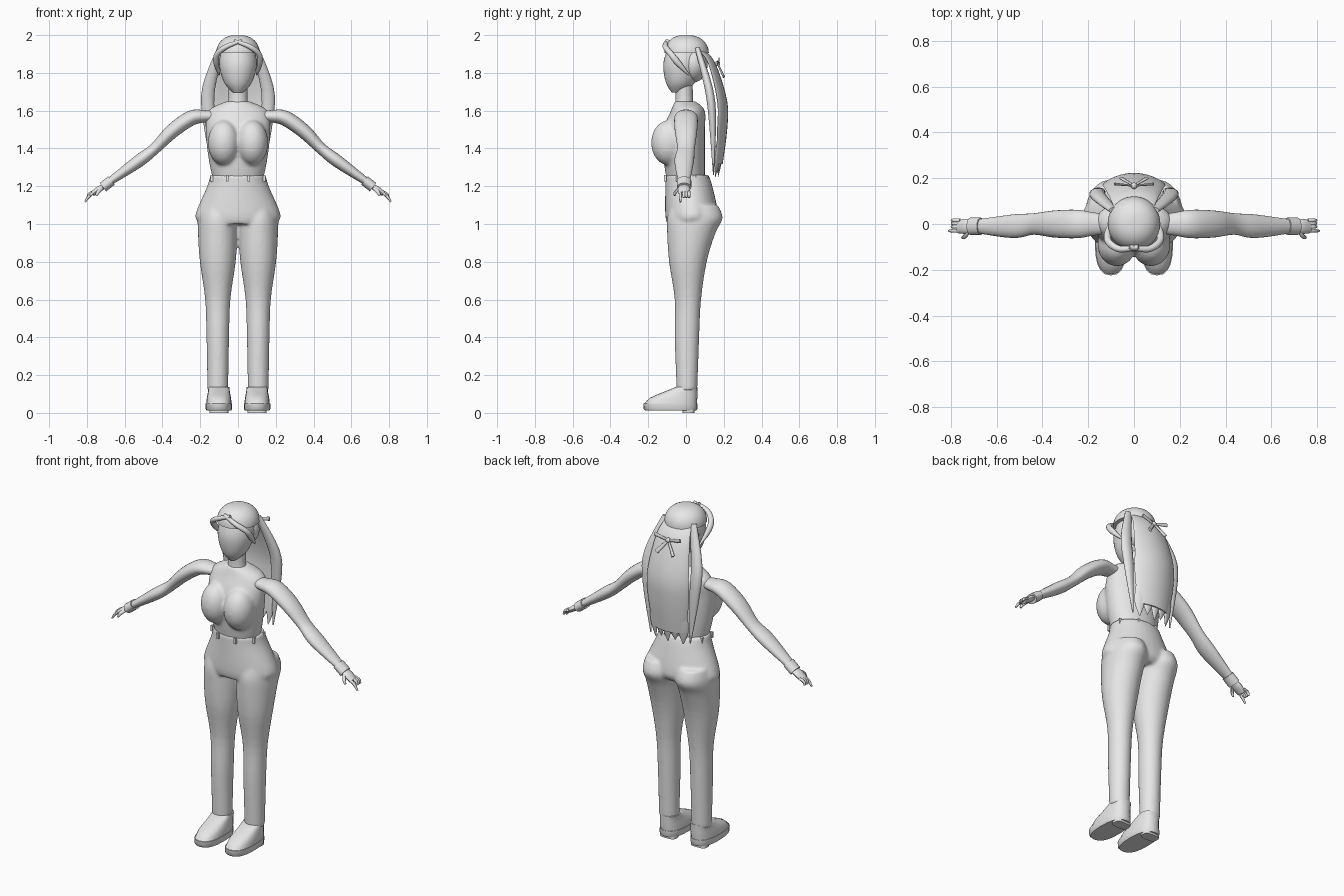
import bpy, bmesh, math
from mathutils import Vector

if "Cube" in bpy.data.objects:
    bpy.data.objects.remove(bpy.data.objects["Cube"])

grey = bpy.data.materials.new("plain_grey")
grey.use_nodes = True
colour = (0.8, 0.8, 0.8, 1)
grey.diffuse_color = colour
grey.node_tree.nodes["Principled BSDF"].inputs["Base Color"].default_value = colour


def smooth_rows(rows, steps):
    """Catmull-Rom interpolation through rows of numbers."""
    result = []
    last = len(rows) - 1
    for index in range(last):
        near = [rows[max(0, min(last, index + offset))] for offset in (-1, 0, 1, 2)]
        for step in range(steps):
            t = step / steps
            result.append([b + t / 2 * (c - a + t * (2*a - 5*b + 4*c - d + t * (3*(b - c) + d - a)))
                           for a, b, c, d in zip(*near)])
    return result + [list(rows[-1])]


def skin(bm, rings, sides, power=1):
    """Bridge rings of (centre, first axis, second axis) and cap both ends."""
    def bend(value):
        return math.copysign(abs(value) ** power, value)

    angles = [math.tau * k / sides for k in range(sides)]
    loops = [[bm.verts.new(centre + u * bend(math.cos(a)) + v * bend(math.sin(a))) for a in angles]
             for centre, u, v in rings]
    for low, high in zip(loops, loops[1:]):
        for k in range(sides):
            bm.faces.new((low[k - 1], low[k], high[k], high[k - 1]))
    bm.faces.new(loops[0])
    bm.faces.new(loops[-1])


def stack(bm, rows, centre_x=0, sides=32, steps=4, power=1):
    """Upright form from rows of (height, half width, front y, back y)."""
    rings = []
    for height, width, front, back in smooth_rows(rows, steps):
        centre = Vector((centre_x, (front + back) / 2, height))
        rings.append((centre, Vector((width, 0, 0)), Vector((0, (back - front) / 2, 0))))
    skin(bm, rings, sides, power)


def tube(bm, rows, width, depth, axis, side=1, sides=14, steps=4):
    """Swept form from rows of (x, y, z, scale); width runs along axis."""
    rows = smooth_rows(rows, steps)
    points = [Vector((side * x, y, z)) for x, y, z, scale in rows]
    rings = []
    for index, point in enumerate(points):
        tangent = points[min(index + 1, len(points) - 1)] - points[max(index - 1, 0)]
        across = tangent.cross(axis).normalized()
        along = across.cross(tangent).normalized()
        scale = rows[index][-1]
        rings.append((point, along * width * scale, across * depth * scale))
    skin(bm, rings, sides)


def ball(bm, centre, radii):
    made = bmesh.ops.create_uvsphere(bm, u_segments=24, v_segments=16, radius=1)["verts"]
    bmesh.ops.scale(bm, vec=radii, verts=made)
    bmesh.ops.translate(bm, vec=centre, verts=made)


def finish(bm, name, blend=0):
    """Make the object; blend fuses overlapping forms into one soft skin."""
    bmesh.ops.recalc_face_normals(bm, faces=bm.faces)
    mesh = bpy.data.meshes.new(name)
    bm.to_mesh(mesh)
    bm.free()
    mesh.materials.append(grey)
    mesh.shade_smooth()
    part = bpy.data.objects.new(name, mesh)
    bpy.context.collection.objects.link(part)
    if blend:
        fuse = part.modifiers.new("fuse", 'REMESH')
        fuse.mode = 'VOXEL'
        fuse.voxel_size = 0.008
        fuse.use_smooth_shade = True
        relax = part.modifiers.new("relax", 'SMOOTH')
        relax.iterations = blend
    else:
        mesh.set_sharp_from_angle(angle=math.radians(45))


X, Y = Vector((1, 0, 0)), Vector((0, 1, 0))
SIDES = ((1, "left"), (-1, "right"))

# Torso with bust
bm = bmesh.new()
stack(bm, [(1.22, .13, -.1, .1), (1.35, .157, -.12, .1), (1.5, .172, -.12, .1),
           (1.6, .158, -.08, .1), (1.65, .06, -.06, .05)])
for side, label in SIDES:
    ball(bm, (side * .075, -.09, 1.43), (.085, .095, .12))
finish(bm, "torso", blend=14)

# Trousers: hips and both legs in one skin
bm = bmesh.new()
stack(bm, [(1.26, .147, -.11, .12), (1.2, .163, -.11, .14), (1.05, .226, -.11, .17), (1, .2, -.1, .14)])
for side, label in SIDES:
    stack(bm, [(1.1, .09, -.08, .17), (1.03, .105, -.1, .194), (.95, .105, -.1, .155), (.8, .095, -.09, .11),
               (.6, .067, -.06, .08), (.4, .06, -.06, .07), (.12, .055, -.05, .06)], side * .107)
finish(bm, "trousers", blend=10)

# Belt loops around the waist
bm = bmesh.new()
for k in range(8):
    angle = math.tau * (k + .5) / 8
    loop = bmesh.ops.create_cube(bm, size=1)["verts"]
    bmesh.ops.scale(bm, vec=(.012, .014, .034), verts=loop)
    bmesh.ops.translate(bm, vec=(.15 * math.cos(angle), .118 * math.sin(angle), 1.243), verts=loop)
finish(bm, "belt_loops")

# Neck and head
bm = bmesh.new()
stack(bm, [(1.62, .06, -.06, .04), (1.66, .05, -.055, .037), (1.75, .05, -.055, .035)])
finish(bm, "neck")
bm = bmesh.new()
stack(bm, [(1.695, .025, -.075, -.02), (1.75, .074, -.107, .05), (1.85, .1, -.12, .09),
           (1.95, .08, -.09, .09)])
finish(bm, "head")

# Hair cap as a rounded dome, and hair over the nape
bm = bmesh.new()
dome = []
for k in range(12):
    angle = math.pi / 2 * k / 12
    spread = .115 * math.cos(angle) ** .8
    dome.append((1.905 + .095 * math.sin(angle), spread, -spread, spread * 1.05))
stack(bm, dome, steps=1)
finish(bm, "hair_cap")
bm = bmesh.new()
ball(bm, (0, .04, 1.85), (.102, .075, .1))
finish(bm, "hair_nape")

# Curved back panel with ragged ends
bm = bmesh.new()
tube(bm, [(0, .07, 1.93, .6), (0, .14, 1.85, .8), (0, .2, 1.65, 1), (0, .2, 1.5, 1), (0, .18, 1.32, .8)],
     .135, .018, X, sides=28)
for k in range(-2, 3):
    tube(bm, [(k * .048, .19, 1.42, 1), (k * .048, .18, 1.33, 1), (k * .045, .17, 1.25 + .02 * (k % 2), .1)],
         .028, .01, X)
for vert in bm.verts:
    vert.co.y -= 1.8 * vert.co.x ** 2
finish(bm, "hair_back_panel")

# Long side locks, and front locks crossing the brow
for side, label in SIDES:
    bm = bmesh.new()
    tube(bm, [(.09, .06, 1.93, .6), (.155, .12, 1.72, 1), (.155, .14, 1.55, .9), (.13, .145, 1.26, .1)],
         .034, .022, X, side)
    finish(bm, label + "_side_lock")
    bm = bmesh.new()
    tube(bm, [(-.02, -.1, 1.97, .6), (.06, -.11, 1.94, .9), (.11, -.08, 1.9, 1),
              (.115, -.04, 1.85, 1), (.1, .015, 1.79, .3)], .016, .015, Y, side)
    finish(bm, label + "_front_lock")

# Bow tied at the back
bm = bmesh.new()
knot = (0, .167, 1.85)
ball(bm, knot, (.014, .014, .014))
for side, label in SIDES:
    for end in ((.085, .175, 1.87, 1), (.055, .2, 1.78, 1)):
        tube(bm, [(*knot, .6), end], .006, .012, Y, side)
finish(bm, "hair_bow")

# Arms, cuffs and hands
for side, label in SIDES:
    bm = bmesh.new()
    tube(bm, [(.13, 0, 1.57, .7), (.18, 0, 1.57, .82), (.25, 0, 1.56, 1), (.35, 0, 1.49, .95),
              (.44, 0, 1.4, .75), (.53, -.01, 1.33, .83), (.7, -.01, 1.21, .45)], .062, .04, Y, side, sides=24)
    finish(bm, label + "_arm")
    bm = bmesh.new()
    tube(bm, [(.67, -.01, 1.23, 1), (.715, -.01, 1.195, 1)], .038, .028, Y, side, sides=20)
    finish(bm, label + "_cuff")
    bm = bmesh.new()
    tube(bm, [(.7, -.01, 1.205, .7), (.735, -.01, 1.185, 1), (.77, -.014, 1.16, .8)], .033, .017, Y, side)
    # Pointing finger, curled fingers and thumb
    tube(bm, [(.76, -.03, 1.17, 1), (.79, -.03, 1.145, 1), (.81, -.03, 1.117, .6)], .008, .008, Y, side, 8)
    for k in range(3):
        y = .014 * k - .012
        tube(bm, [(.76, y, 1.17, 1), (.787, y, 1.16, 1), (.795, y, 1.14, .8)], .008, .008, Y, side, 8)
    tube(bm, [(.72, -.03, 1.19, 1), (.74, -.055, 1.17, 1), (.75, -.06, 1.15, .6)], .009, .01, Y, side, 8)
    finish(bm, label + "_hand")

# Shoes: upper, sole and heel pad
for side, label in SIDES:
    centre = side * .101
    bm = bmesh.new()
    stack(bm, [(.05, .067, -.22, .058), (.08, .064, -.19, .06), (.11, .058, -.12, .06),
               (.138, .055, -.05, .06)], centre, sides=20, steps=2, power=.8)
    finish(bm, label + "_shoe")
    bm = bmesh.new()
    stack(bm, [(.012, .065, -.215, .055), (.022, .07, -.224, .06), (.05, .07, -.225, .06)],
          centre, sides=20, steps=1, power=.8)
    finish(bm, label + "_sole")
    bm = bmesh.new()
    stack(bm, [(0, .05, -.018, .045), (.02, .05, -.018, .045)], centre, sides=20, steps=1, power=.6)
    finish(bm, label + "_heel_pad")
